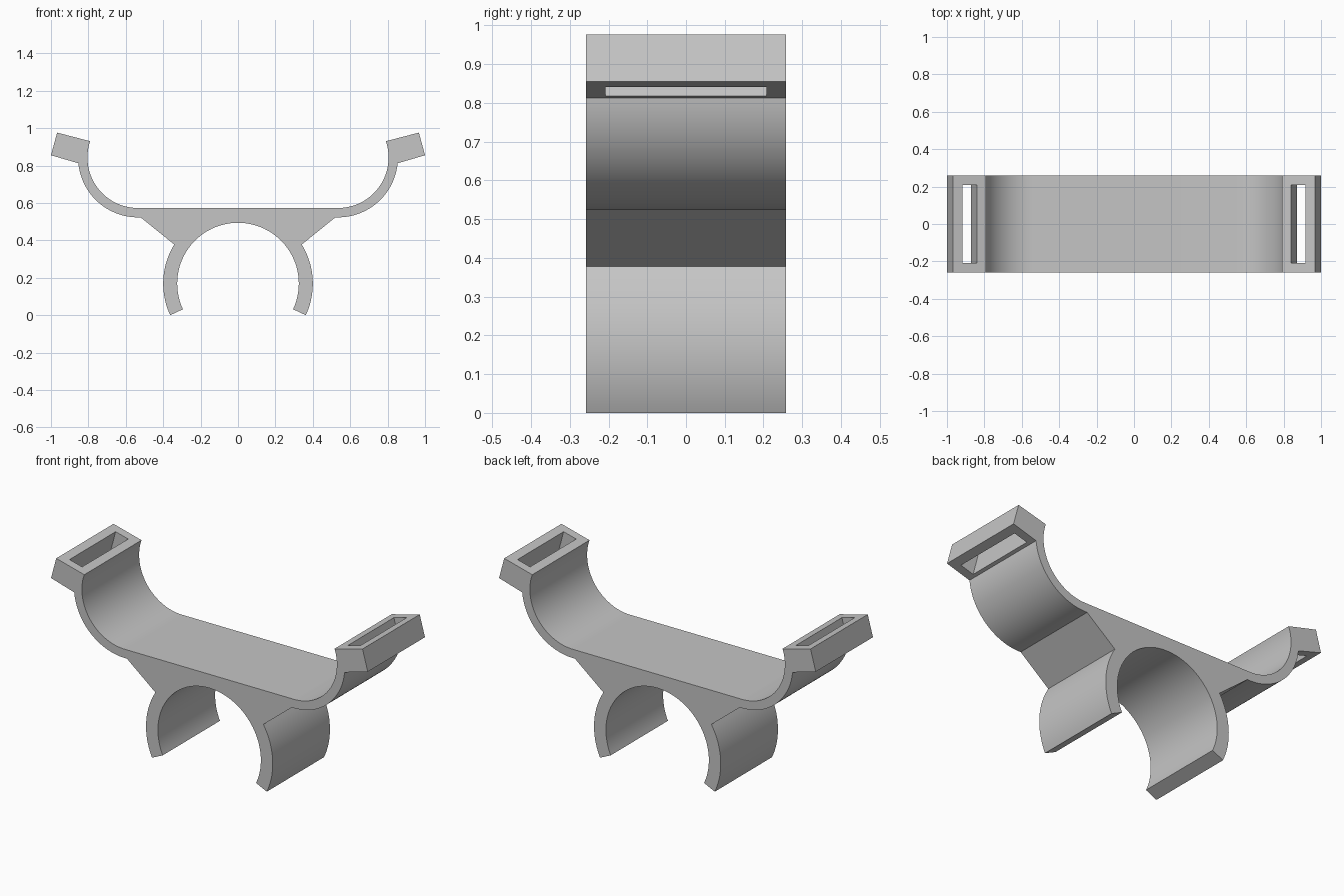
import bpy, bmesh
from math import radians, cos, sin

cube = bpy.data.objects.get("Cube")
if cube:
    bpy.data.objects.remove(cube, do_unlink=True)

HALF_DEPTH = 0.258
CLIP = (0, 0.169)        # centre of the lower clip ring
CRADLE = (0.535, 0.843)  # centre of the right cradle arc
TILT = radians(15)       # tilt of the strap loops

grey = bpy.data.materials.new("light_grey")
grey.use_nodes = True
grey.diffuse_color = (0.56, 0.56, 0.56, 1)
grey.node_tree.nodes["Principled BSDF"].inputs["Base Color"].default_value = (0.56, 0.56, 0.56, 1)


def arc(centre, radius, start, end, steps):
    angles = [radians(start + (end - start) * i / steps) for i in range(steps + 1)]
    return [(centre[0] + radius * cos(a), centre[1] + radius * sin(a)) for a in angles]


# Right half of the outline: clip leg, strut, cradle arm, strap loop block
right = arc(CLIP, 0.4, -25, 31.5, 20)
right += arc(CRADLE, 0.32, -92.5, -5.5, 32)
right += [(1.0, 0.855), (0.967, 0.976), (0.79, 0.93)]
right += arc(CRADLE, 0.27, 15, -90, 36)
left = [(-x, z) for x, z in reversed(right)]
outline = right + left + arc(CLIP, 0.325, 205, -25, 72)

# Extrude the outline through the depth
bm = bmesh.new()
face = bm.faces.new([bm.verts.new((x, -HALF_DEPTH, z)) for x, z in outline])
extruded = bmesh.ops.extrude_face_region(bm, geom=[face], use_keep_orig=True)
back = [v for v in extruded["geom"] if isinstance(v, bmesh.types.BMVert)]
bmesh.ops.translate(bm, verts=back, vec=(0, 2 * HALF_DEPTH, 0))
bmesh.ops.recalc_face_normals(bm, faces=bm.faces)
mesh = bpy.data.meshes.new("clip_bracket")
bm.to_mesh(mesh)
bm.free()
mesh.materials.append(grey)
bracket = bpy.data.objects.new("clip_bracket", mesh)
bpy.context.collection.objects.link(bracket)

# Strap slots through both tilted blocks
for side, name in ((1, "left_slot_cutter"), (-1, "right_slot_cutter")):
    bpy.ops.mesh.primitive_cube_add(size=1, location=(side * 0.895, 0, 0.8915),
                                    rotation=(0, -side * TILT, 0))
    cutter = bpy.context.object
    cutter.name = name
    cutter.scale = (0.082, 0.416, 0.3)
    cutter.hide_render = True
    cutter.data.materials.append(grey)
    cut = bracket.modifiers.new(name, "BOOLEAN")
    cut.operation = "DIFFERENCE"
    cut.solver = "EXACT"
    cut.object = cutter
    bpy.ops.object.select_all(action="DESELECT")
    bpy.context.view_layer.objects.active = bracket
    bracket.select_set(True)
    bpy.ops.object.modifier_apply(modifier=cut.name)
    bpy.data.objects.remove(cutter, do_unlink=True)

bracket.select_set(True)
bpy.context.view_layer.objects.active = bracket
bpy.ops.object.shade_smooth_by_angle(angle=radians(12))
